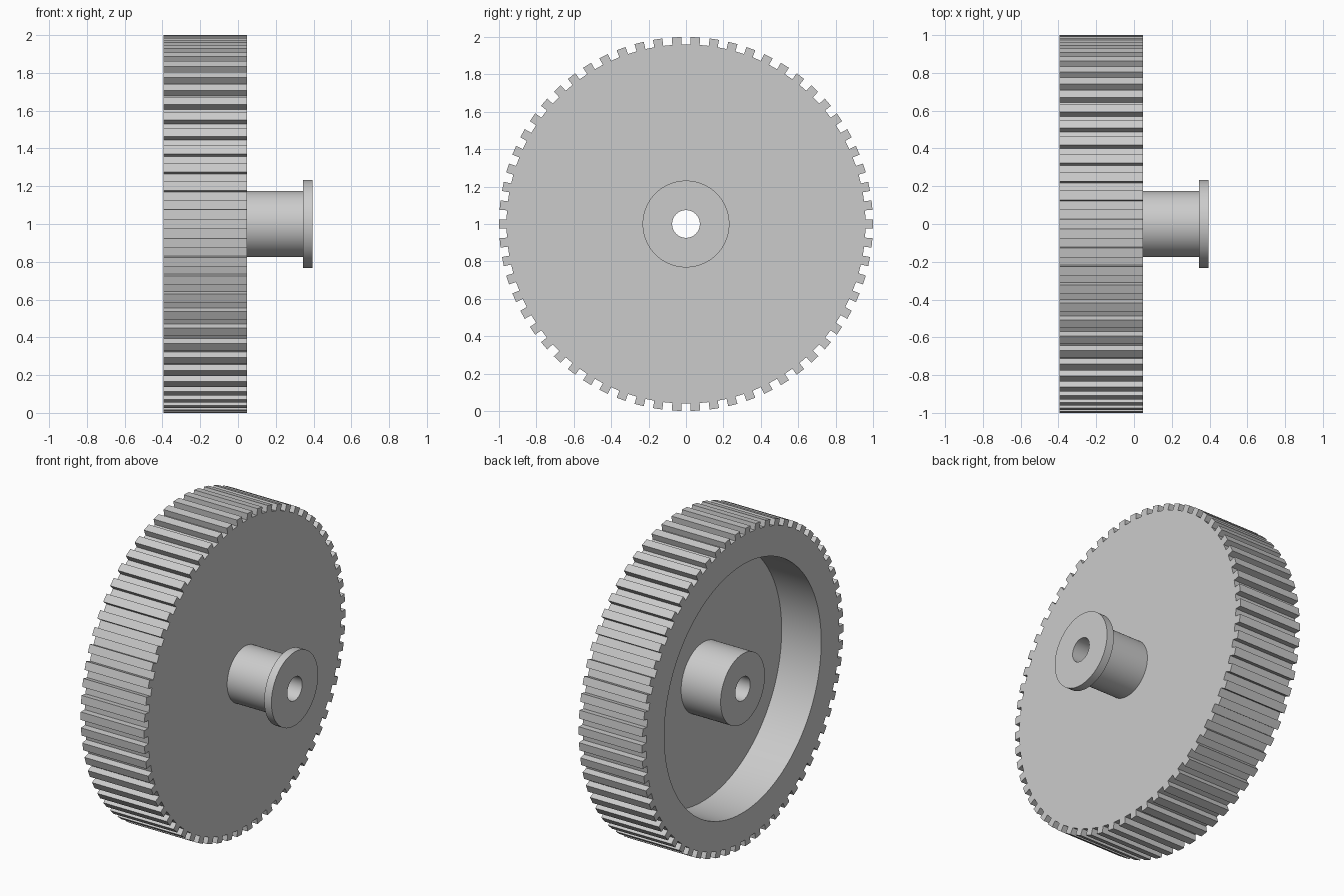
import bpy
import bmesh
import math

cube = bpy.data.objects.get("Cube")
if cube:
    bpy.data.objects.remove(cube)

TEETH = 62
SEGS = TEETH * 2
STEP = 2 * math.pi / SEGS
ROOT, TIP = 0.96, 1.0
BACK, FACE, END = -0.395, 0.047, 0.395   # positions along the axle

grey = bpy.data.materials.new("plain grey")
grey.use_nodes = True
colour = (0.6, 0.6, 0.6, 1)
grey.diffuse_color = colour
grey.node_tree.nodes["Principled BSDF"].inputs["Base Color"].default_value = colour


def ring(bm, x, r):
    """Circle of vertices around the axle, offset so a segment is centred on y."""
    return [bm.verts.new((x, r * math.cos((i - 0.5) * STEP),
                          1 + r * math.sin((i - 0.5) * STEP)))
            for i in range(SEGS)]


def lathe(bm, profile):
    """Revolve a closed (x, radius) profile; return its rings."""
    rings = [ring(bm, x, r) for x, r in profile]
    for k, a in enumerate(rings):
        b = rings[(k + 1) % len(rings)]
        for i in range(SEGS):
            j = (i + 1) % SEGS
            bm.faces.new((a[i], a[j], b[j], b[i]))
    return rings


def finish(bm, name):
    bmesh.ops.recalc_face_normals(bm, faces=bm.faces)
    mesh = bpy.data.meshes.new(name)
    bm.to_mesh(mesh)
    bm.free()
    mesh.materials.append(grey)
    obj = bpy.data.objects.new(name, mesh)
    bpy.context.collection.objects.link(obj)
    bpy.ops.object.select_all(action='DESELECT')
    obj.select_set(True)
    bpy.context.view_layer.objects.active = obj
    bpy.ops.object.shade_smooth_by_angle(angle=math.radians(30))


# Wheel: toothed rim with a recessed web, open towards the back
bm = bmesh.new()
rings = lathe(bm, [(FACE, ROOT), (FACE, 0.15), (-0.12, 0.15),
                   (-0.12, 0.78), (BACK, 0.78), (BACK, ROOT)])
front, rear = rings[0], rings[-1]

# Teeth: every second root face is pulled out to the tip radius
for i in range(0, SEGS, 2):
    base = [front[i], front[i + 1], rear[i + 1], rear[i]]
    bm.faces.remove(bm.faces.get(base))
    tip = []
    for v in base:
        s = TIP / ROOT
        tip.append(bm.verts.new((v.co.x, v.co.y * s, 1 + (v.co.z - 1) * s)))
    bm.faces.new(tip)
    for k in range(4):
        n = (k + 1) % 4
        bm.faces.new((base[k], base[n], tip[n], tip[k]))
finish(bm, "gear_wheel")

# Hub: rear boss, spindle and end flange with a through bore
bm = bmesh.new()
lathe(bm, [(BACK, 0.074), (BACK, 0.22), (-0.06, 0.22), (-0.06, 0.175),
           (0.345, 0.175), (0.345, 0.232), (END, 0.232), (END, 0.074)])
finish(bm, "flanged_hub")
